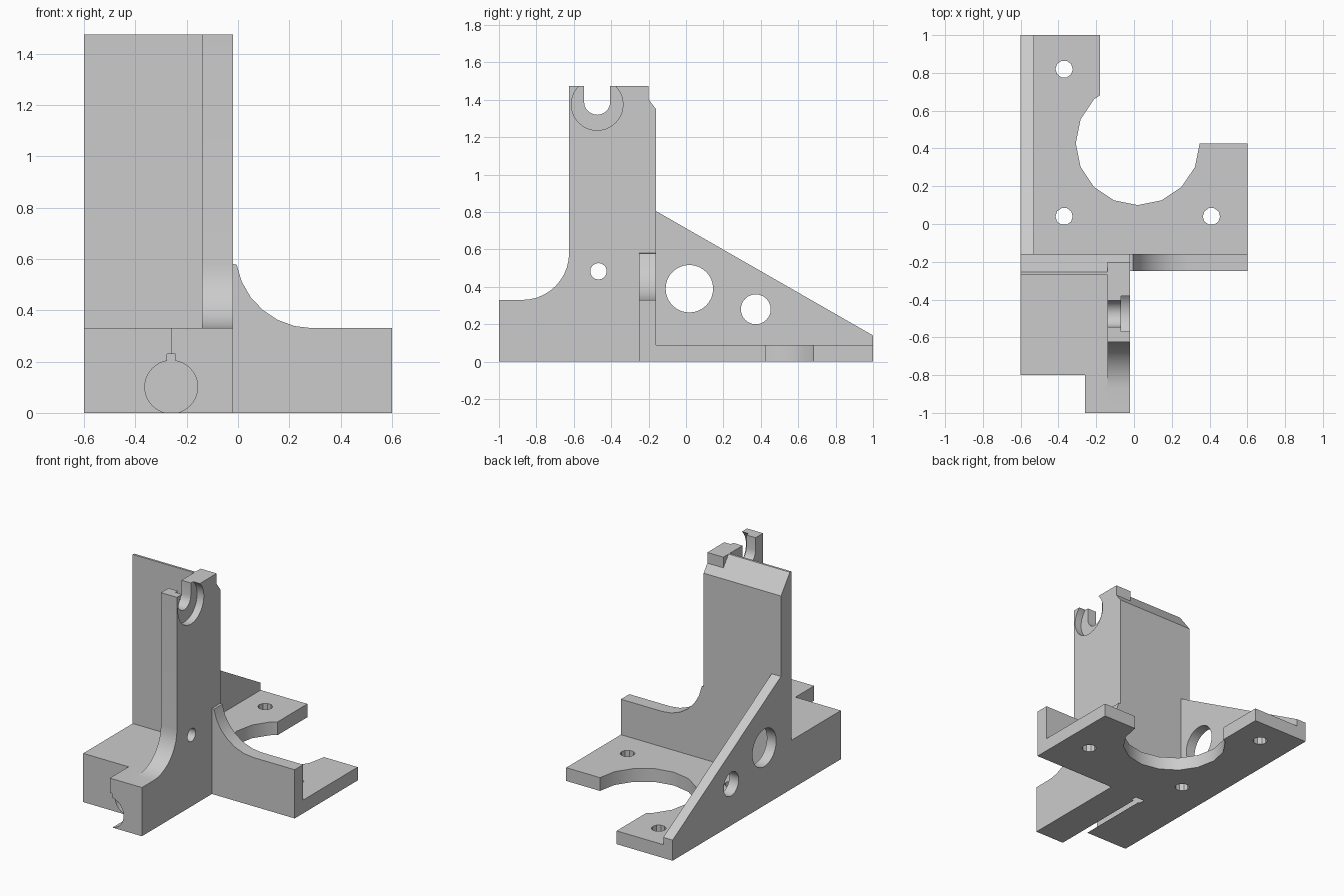
import bpy, bmesh
from math import sin, cos, pi, radians
from mathutils import Vector

if "Cube" in bpy.data.objects:
    bpy.data.objects.remove(bpy.data.objects["Cube"], do_unlink=True)

grey = bpy.data.materials.new("plain grey")
grey.use_nodes = True
grey.diffuse_color = (0.6, 0.6, 0.6, 1)
grey.node_tree.nodes["Principled BSDF"].inputs["Base Color"].default_value = (0.6, 0.6, 0.6, 1)


def prism(name, axis, lo, hi, pts):
    """Extrude a 2D outline along an axis; outlines are (y,z), (x,z) or (x,y)."""
    def place(p, t):
        return {"x": (t, p[0], p[1]), "y": (p[0], t, p[1]), "z": (p[0], p[1], t)}[axis]
    bm = bmesh.new()
    bottom = bm.faces.new([bm.verts.new(place(p, lo)) for p in pts])
    new = bmesh.ops.extrude_face_region(bm, geom=[bottom])["geom"]
    shift = Vector(place((0, 0), hi - lo))
    bmesh.ops.translate(bm, vec=shift, verts=[g for g in new if isinstance(g, bmesh.types.BMVert)])
    bmesh.ops.recalc_face_normals(bm, faces=bm.faces)
    mesh = bpy.data.meshes.new(name)
    bm.to_mesh(mesh)
    bm.free()
    mesh.materials.append(grey)
    obj = bpy.data.objects.new(name, mesh)
    bpy.context.collection.objects.link(obj)
    return obj


def rect(a0, a1, b0, b1):
    return [(a0, b0), (a1, b0), (a1, b1), (a0, b1)]


def arc(a, b, r, start, end, n):
    angles = [radians(start + (end - start) * i / n) for i in range(n + 1)]
    return [(a + r * cos(t), b + r * sin(t)) for t in angles]


def circle(a, b, r, n):
    return arc(a, b, r, 0, 360, n)[:-1]


def combine(body, tool, operation):
    mod = body.modifiers.new(operation, "BOOLEAN")
    mod.operation, mod.solver, mod.object = operation, "EXACT", tool
    bpy.context.view_layer.objects.active = body
    bpy.ops.object.modifier_apply(modifier=mod.name)
    bpy.data.objects.remove(tool, do_unlink=True)


# Back wall with a chamfered top edge
body = prism("bracket_body", "x", -0.6, -0.02,
             [(-0.27, 0), (-0.16, 0), (-0.16, 1.35), (-0.255, 1.475), (-0.27, 1.475)])

# Upright web with a fillet sweeping into the foot
web = [(-0.2, 0), (-0.2, 1.475), (-0.625, 1.475)] + arc(-0.875, 0.58, 0.25, 0, -90, 10)
web += [(-1, 0.33), (-1, 0)]
# Side wing with a coarse fillet
wing = [(-0.06, 0), (0.6, 0), (0.6, 0.33)] + arc(0.29, 0.63, 0.3, 270, 190, 6)
wing += [(-0.02, 0.58), (-0.06, 0.58)]
# Base plate with a round bite
plate = [(-0.6, -0.2), (0.6, -0.2), (0.6, 0.425), (-0.18, 0.425), (-0.18, 1), (-0.6, 1)]

parts = [
    prism("web", "x", -0.14, -0.02, web),
    prism("foot_block", "z", 0, 0.33, rect(-0.6, -0.1, -0.8, -0.2)),
    prism("foot_nose", "z", 0, 0.33, rect(-0.26, -0.08, -1, -0.7)),
    prism("side_wing", "y", -0.25, -0.16, wing),
    prism("base_plate", "z", 0, 0.09, plate),
    prism("gusset", "x", -0.6, -0.53,
          [(-0.2, 0), (1, 0), (1, 0.14), (-0.16, 0.805), (-0.2, 0.805)]),
]
for part in parts:
    combine(body, part, "UNION")

# Bite in the plate, bolt holes, gusset holes, shaft seat and clamp bore
cutters = [
    prism("plate_bite", "z", -0.1, 0.2, circle(0.02, 0.428, 0.328, 16)),
    prism("gusset_large_hole", "x", -0.7, -0.4, circle(0.018, 0.39, 0.127, 32)),
    prism("gusset_small_hole", "x", -0.7, -0.4, circle(0.373, 0.28, 0.08, 24)),
    prism("web_hole", "x", -0.3, 0.1, circle(-0.468, 0.483, 0.044, 16)),
    prism("seat_recess", "x", -0.07, 0.1, circle(-0.475, 1.375, 0.138, 40)),
    prism("seat_slot", "x", -0.3, 0.1,
          [(-0.405, 1.6), (-0.545, 1.6)] + arc(-0.475, 1.39, 0.07, 180, 360, 10)),
    prism("clamp_bore", "y", -1.1, -0.25, circle(-0.26, 0.101, 0.103, 40)),
    prism("clamp_key", "y", -1.1, -0.25, rect(-0.277, -0.243, 0.18, 0.23)),
    prism("clamp_end_slot", "y", -0.29, -0.25, rect(-0.295, -0.225, -0.1, 0.1)),
]
for x, y in [(-0.37, 0.82), (-0.37, 0.04), (0.41, 0.04)]:
    cutters.append(prism("bolt_hole", "z", -0.1, 0.2, circle(x, y, 0.046, 10)))
for cutter in cutters:
    combine(body, cutter, "DIFFERENCE")

# Smooth the curves while keeping the edges sharp
bpy.ops.object.select_all(action="DESELECT")
body.select_set(True)
bpy.context.view_layer.objects.active = body
bpy.ops.object.shade_smooth_by_angle(angle=radians(30))
